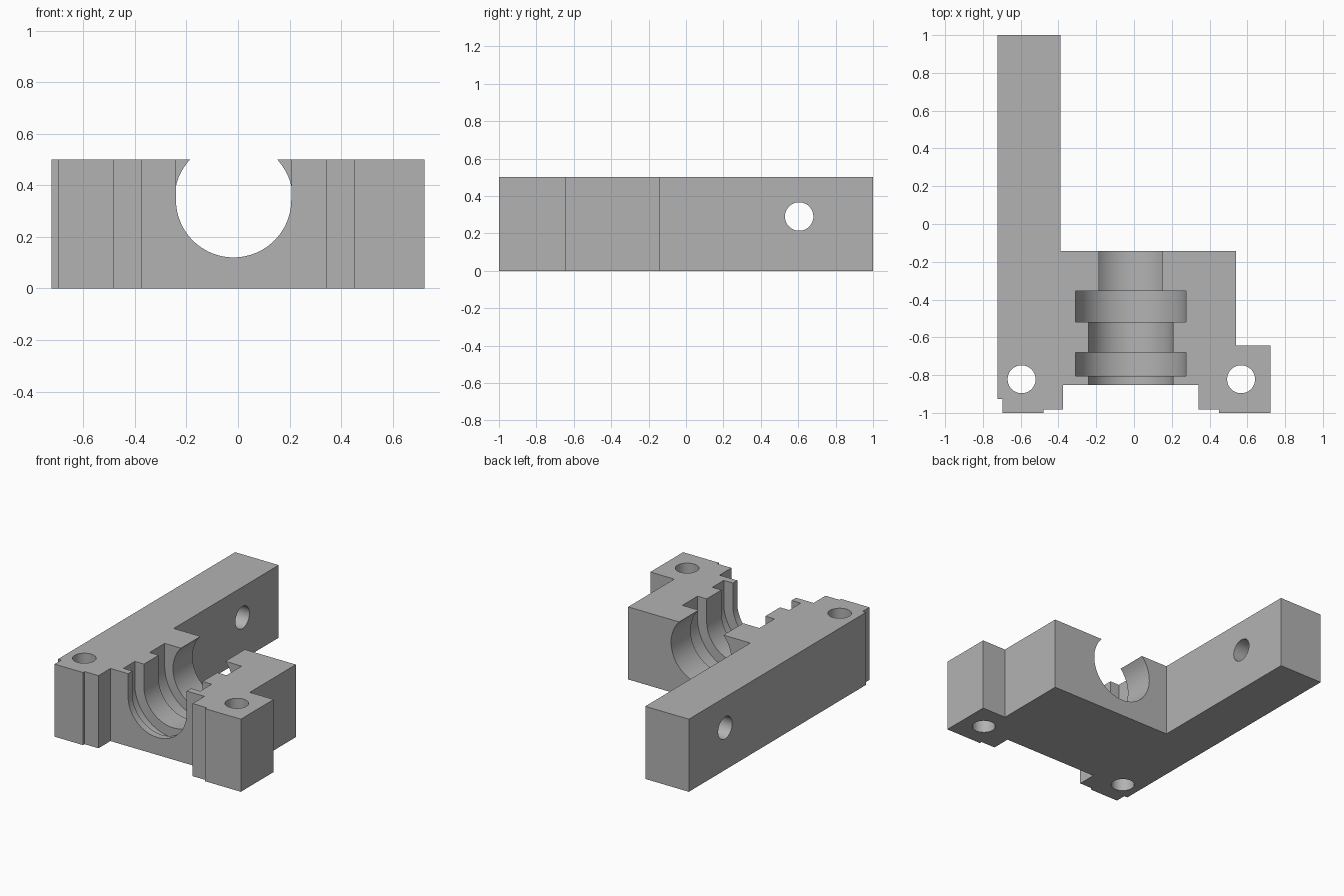
import bpy
import bmesh
import math
from mathutils import Matrix, Vector

cube = bpy.data.objects.get("Cube")
if cube:
    bpy.data.objects.remove(cube, do_unlink=True)

HEIGHT = 0.5
BORE_X, BORE_Z = -0.017, 0.344

grey = bpy.data.materials.new("plain grey")
grey.use_nodes = True
colour = (0.45, 0.45, 0.45, 1)
grey.diffuse_color = colour
grey.node_tree.nodes["Principled BSDF"].inputs["Base Color"].default_value = colour


def prism(name, points, depth, matrix):
    """Extrude a 2D outline along local z, then place it."""
    bm = bmesh.new()
    face = bm.faces.new([bm.verts.new((u, v, 0)) for u, v in points])
    ext = bmesh.ops.extrude_face_region(bm, geom=[face])
    tops = [g for g in ext["geom"] if isinstance(g, bmesh.types.BMVert)]
    bmesh.ops.translate(bm, verts=tops, vec=(0, 0, depth))
    bmesh.ops.recalc_face_normals(bm, faces=bm.faces)
    bm.transform(matrix)
    mesh = bpy.data.meshes.new(name)
    bm.to_mesh(mesh)
    bm.free()
    mesh.materials.append(grey)
    obj = bpy.data.objects.new(name, mesh)
    bpy.context.collection.objects.link(obj)
    return obj


def arc(radius, start, end, steps):
    return [(radius * math.cos(a), radius * math.sin(a))
            for a in (start + (end - start) * i / steps for i in range(steps + 1))]


def circle(radius):
    return arc(radius, 0, math.tau, 64)[:-1]


def channel(radius):
    """Half round below, straight walls above."""
    return arc(radius, math.pi, math.tau, 48) + [(radius, 0.4), (-radius, 0.4)]


def along_y(y):
    # Local x stays x, local y becomes z, local z runs towards -y
    return Matrix.Translation((BORE_X, y, BORE_Z)) @ Matrix.Rotation(math.pi / 2, 4, "X")


# Block, feet and long arm
outline = [(-0.722, 1), (-0.722, -0.927), (-0.697, -0.927), (-0.697, -1),
           (-0.48, -1), (-0.48, -0.983), (-0.375, -0.983), (-0.375, -0.853),
           (0.342, -0.853), (0.342, -0.983), (0.45, -0.983), (0.45, -1),
           (0.722, -1), (0.722, -0.643), (0.54, -0.643), (0.54, -0.142),
           (-0.39, -0.142), (-0.39, 1)]
body = prism("bearing_bracket", outline, HEIGHT, Matrix())

# Stepped bearing channel
cutters = [
    prism("front_channel", channel(0.2235), 0.65, along_y(-0.45)),
    prism("front_bearing_groove", channel(0.293), 0.125, along_y(-0.68)),
    prism("rear_bearing_groove", channel(0.293), 0.165, along_y(-0.355)),
    prism("rear_bore", circle(0.23), 0.42, along_y(0)),
]

# Upright screw holes
for x in (-0.595, 0.567):
    cutters.append(prism("screw_hole", circle(0.074), 1,
                         Matrix.Translation((x, -0.822, -0.2))))

# Cross hole through the arm
cutters.append(prism("arm_hole", circle(0.076), 0.6,
                     Matrix.Translation((-0.85, 0.605, 0.29))
                     @ Matrix.Rotation(math.pi / 2, 4, "Y")))

bpy.ops.object.select_all(action="DESELECT")
bpy.context.view_layer.objects.active = body
body.select_set(True)
for cutter in cutters:
    cutter.hide_render = True
    mod = body.modifiers.new("cut", "BOOLEAN")
    mod.operation = "DIFFERENCE"
    mod.solver = "EXACT"
    mod.object = cutter
    bpy.ops.object.modifier_apply(modifier=mod.name)
    bpy.data.objects.remove(cutter, do_unlink=True)

bpy.ops.object.shade_smooth_by_angle(angle=math.radians(30))
